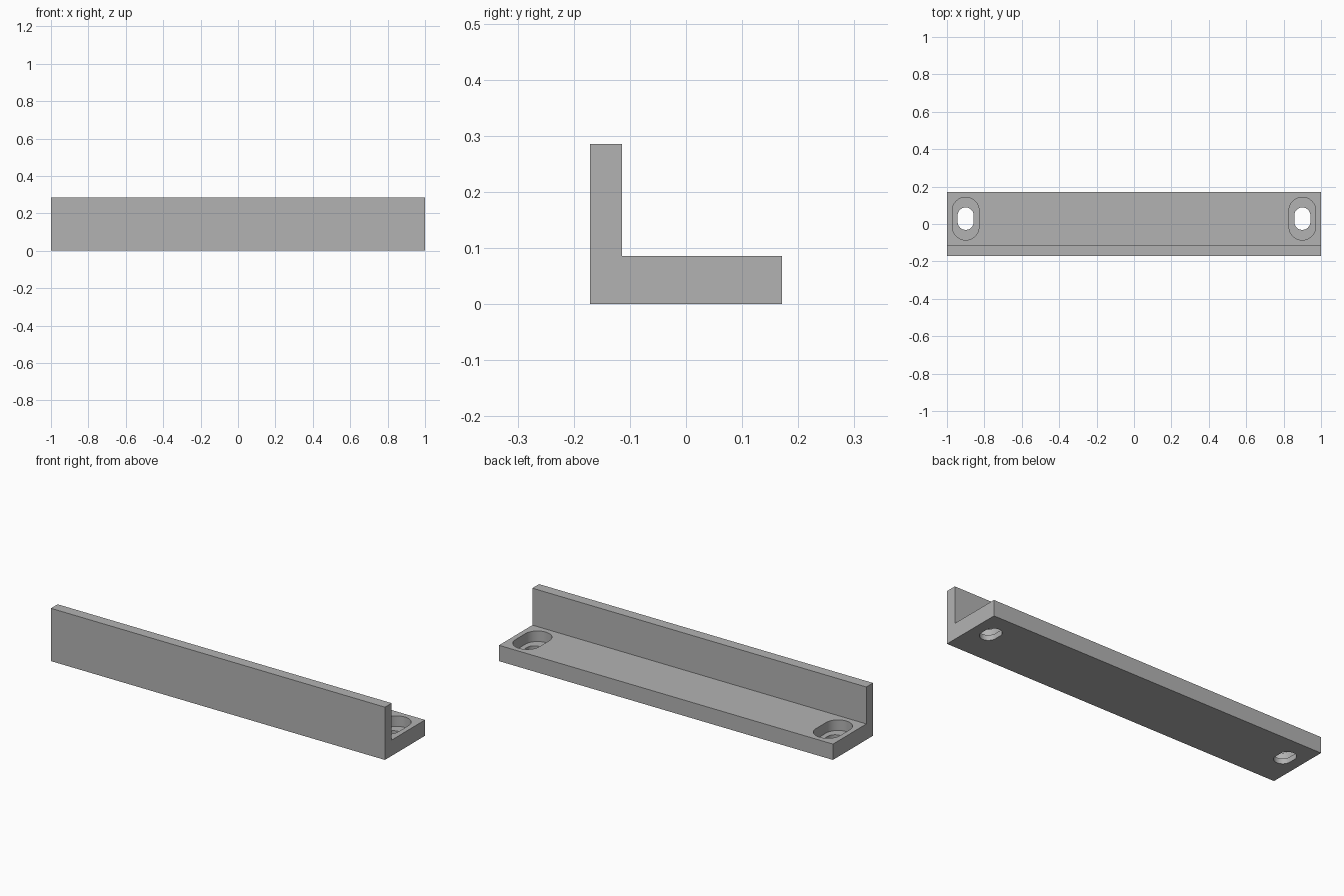
import bpy, bmesh
from math import pi, sin, cos, radians

cube = bpy.data.objects.get("Cube")
if cube:
    bpy.data.objects.remove(cube, do_unlink=True)

U = 2 / 70            # base unit of the part
HALF = 1.0            # half the bar length
SLOT_X, SLOT_Y = 0.9, U


def material(name, value):
    mat = bpy.data.materials.new(name)
    mat.use_nodes = True
    mat.diffuse_color = (value, value, value, 1)
    mat.node_tree.nodes["Principled BSDF"].inputs["Base Color"].default_value = mat.diffuse_color
    return mat


def prism(name, points, direction):
    """Extrude a closed outline along a direction into a solid."""
    bm = bmesh.new()
    face = bm.faces.new([bm.verts.new(p) for p in points])
    new = bmesh.ops.extrude_face_region(bm, geom=[face])["geom"]
    bmesh.ops.translate(bm, vec=direction, verts=[g for g in new if isinstance(g, bmesh.types.BMVert)])
    bmesh.ops.recalc_face_normals(bm, faces=bm.faces)
    mesh = bpy.data.meshes.new(name)
    bm.to_mesh(mesh)
    bm.free()
    obj = bpy.data.objects.new(name, mesh)
    bpy.context.collection.objects.link(obj)
    return obj


def slot_cutter(name, x, width, length, bottom, steps=24):
    """Rounded slot running along y, open upward."""
    r, straight = width / 2, (length - width) / 2
    points = []
    for side in (0, 1):
        shift = straight if side == 0 else -straight
        for i in range(steps + 1):
            a = pi * (side + i / steps)
            points.append((x + r * cos(a), SLOT_Y + shift + r * sin(a), bottom))
    obj = prism(name, points, (0, 0, 4 * U - bottom))
    obj.hide_render = True
    return obj


# L-shaped bar: base plate with an upright wall along the front
profile = [(-6, 0), (6, 0), (6, 3), (-4, 3), (-4, 10), (-6, 10)]
bar = prism("angle_bracket", [(-HALF, y * U, z * U) for y, z in profile], (2 * HALF, 0, 0))
bar.data.materials.append(material("plain grey", 0.45))

# Counterbored mounting slots at both ends
bpy.context.view_layer.objects.active = bar
bar.select_set(True)
for x in (-SLOT_X, SLOT_X):
    for name, width, length, bottom in (("slot_pocket", 5 * U, 8 * U, U),
                                        ("slot_hole", 3 * U, 4.2 * U, -U)):
        cutter = slot_cutter(name, x, width, length, bottom)
        mod = bar.modifiers.new(name, "BOOLEAN")
        mod.operation, mod.solver, mod.object = "DIFFERENCE", "EXACT", cutter
        bpy.ops.object.modifier_apply(modifier=mod.name)
        bpy.data.objects.remove(cutter, do_unlink=True)

bpy.ops.object.shade_smooth_by_angle(angle=radians(30))
